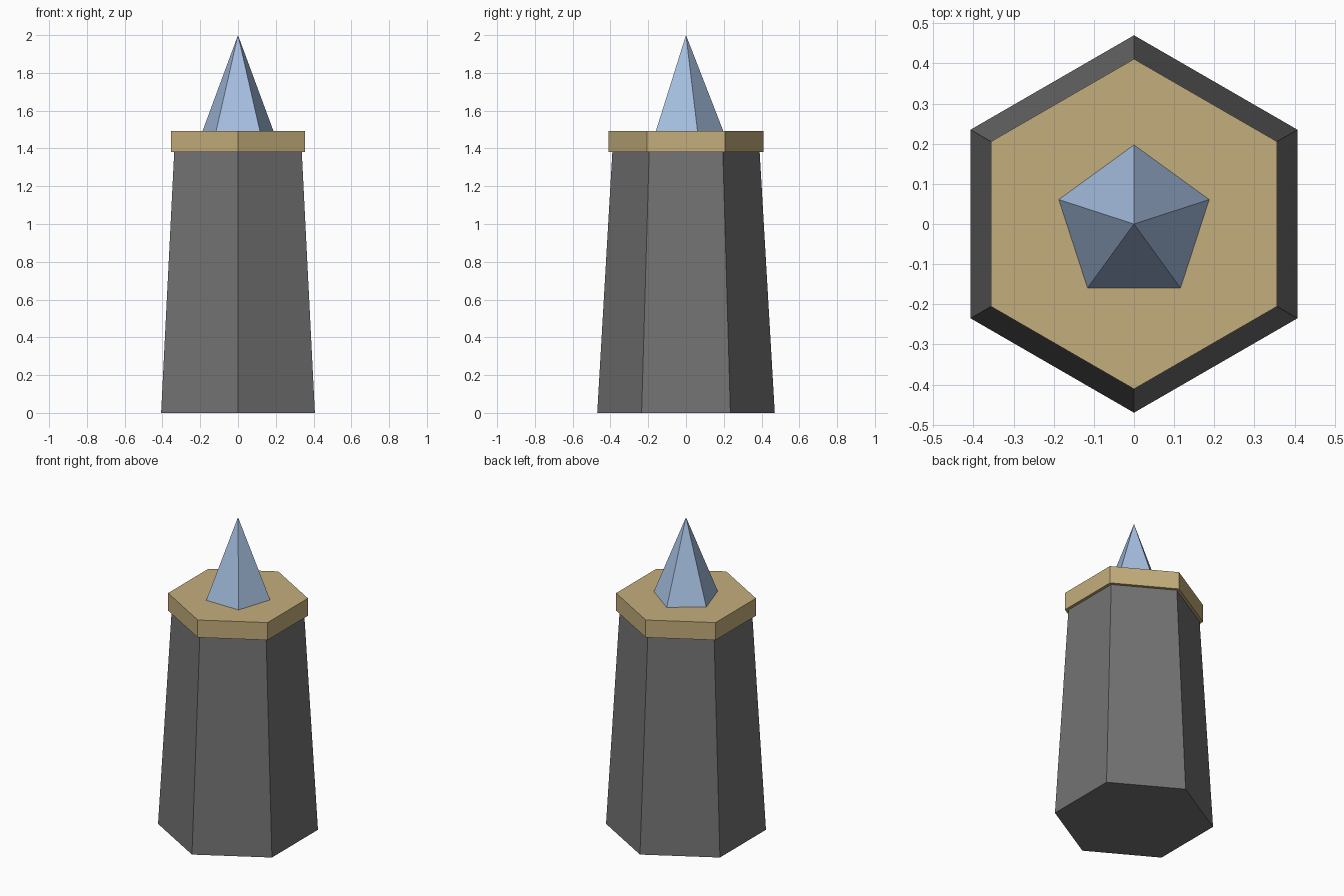
import bpy
import bmesh
import math

if "Cube" in bpy.data.objects:
    bpy.data.objects.remove(bpy.data.objects["Cube"])


def material(name, rgb):
    m = bpy.data.materials.new(name)
    m.diffuse_color = (*rgb, 1.0)
    m.use_nodes = True
    m.node_tree.nodes["Principled BSDF"].inputs["Base Color"].default_value = m.diffuse_color
    return m


def frustum(name, sides, r_low, r_high, z_low, z_high, mat):
    """Flat-faced prism, frustum or pyramid with one corner facing +y."""
    bm = bmesh.new()

    def ring(r, z):
        if r == 0:
            return [bm.verts.new((0, 0, z))]
        angles = [math.pi / 2 + math.tau * i / sides for i in range(sides)]
        return [bm.verts.new((r * math.cos(a), r * math.sin(a), z)) for a in angles]

    low, high = ring(r_low, z_low), ring(r_high, z_high)
    bm.faces.new(low[::-1])
    if r_high:
        bm.faces.new(high)
    for i in range(sides):
        j = (i + 1) % sides
        top = [high[j], high[i]] if r_high else high
        bm.faces.new([low[i], low[j]] + top)
    mesh = bpy.data.meshes.new(name)
    bm.to_mesh(mesh)
    bm.free()
    mesh.materials.append(mat)
    obj = bpy.data.objects.new(name, mesh)
    bpy.context.collection.objects.link(obj)
    return obj


stone = material("dark grey stone", (0.17, 0.17, 0.17))
gold = material("dull gold", (0.55, 0.42, 0.20))
crystal = material("pale blue crystal", (0.38, 0.52, 0.75))

# Tapered hexagonal pillar
frustum("pillar", 6, 0.47, 0.39, 0.0, 1.38, stone)
# Hexagonal collar slab
frustum("collar", 6, 0.411, 0.411, 1.38, 1.493, gold)
# Five-sided crystal spike
frustum("crystal_spike", 5, 0.197, 0.0, 1.493, 2.0, crystal)
